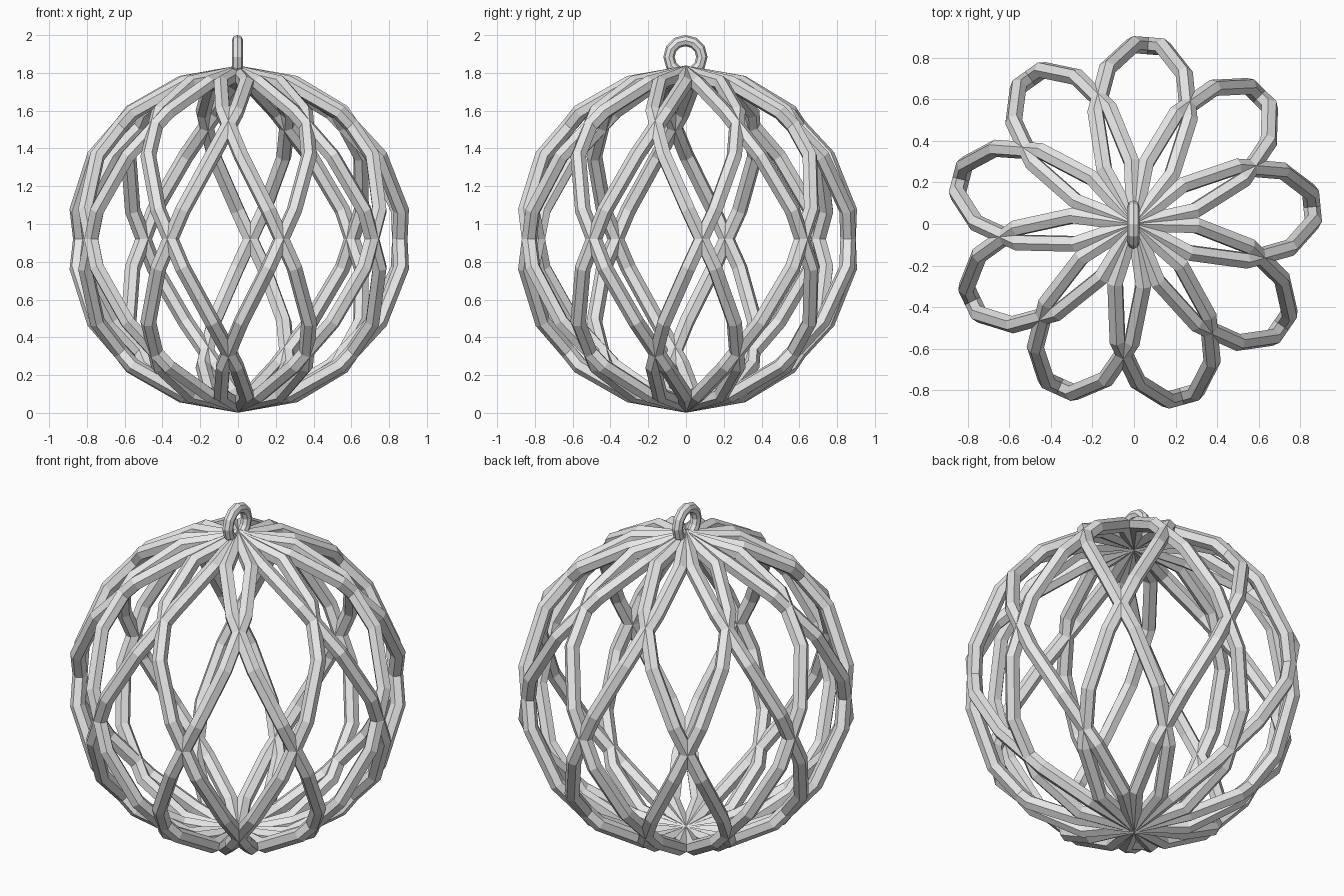
import bpy, bmesh, math
from mathutils import Vector, Matrix

if "Cube" in bpy.data.objects:
    bpy.data.objects.remove(bpy.data.objects["Cube"], do_unlink=True)

CENTRE = Vector((0, 0, 0.92))
RADIUS = 0.877          # centre line of the strands
HALF = 0.042            # half thickness of a strand
SEGMENTS = 9            # straight pieces from pole to pole
SIDES = 6
COUNT = 9               # strands in each spiral direction
TWIST = math.radians(85)
START = math.radians(5.5)

grey = bpy.data.materials.new("plain_grey")
grey.use_nodes = True
colour = (0.8, 0.8, 0.8, 1)
grey.diffuse_color = colour
grey.node_tree.nodes["Principled BSDF"].inputs["Base Color"].default_value = colour


def add_object(name, bm):
    bmesh.ops.recalc_face_normals(bm, faces=bm.faces)
    mesh = bpy.data.meshes.new(name)
    bm.to_mesh(mesh)
    bm.free()
    mesh.materials.append(grey)
    obj = bpy.data.objects.new(name, mesh)
    bpy.context.collection.objects.link(obj)
    return obj


def outward(t, turn):
    """Unit direction on a spiral, t from 0 (bottom pole) to 1 (top pole)."""
    lat = (t - 0.5) * math.pi
    lon = turn + (t - 0.5) * TWIST
    return Vector((math.cos(lat) * math.cos(lon),
                   math.cos(lat) * math.sin(lon), math.sin(lat)))


def spiral_strand(bm, turn, mirror):
    """Sweep a six-sided section along one pole to pole spiral."""
    flip = Matrix.Diagonal((1, 1, -1 if mirror else 1))
    rings = []
    for i in range(SEGMENTS + 1):
        t = i / SEGMENTS
        out = outward(t, turn)
        before = outward(max(t - 1 / SEGMENTS, 0), turn)
        after = outward(min(t + 1 / SEGMENTS, 1), turn)
        side = (after - before).cross(out).normalized()
        ring = []
        for k in range(SIDES):
            a = math.tau * k / SIDES
            p = out * (RADIUS + HALF * math.cos(a)) + side * HALF * math.sin(a)
            ring.append(bm.verts.new(flip @ p + CENTRE))
        rings.append(ring)
    for a, b in zip(rings, rings[1:]):
        for k in range(SIDES):
            n = (k + 1) % SIDES
            bm.faces.new((a[k], a[n], b[n], b[k]))
    bm.faces.new(rings[0])
    bm.faces.new(rings[-1])


# Cage: two sets of strands winding in opposite directions
for name, mirror in (("left_spiral_strands", False), ("right_spiral_strands", True)):
    bm = bmesh.new()
    for j in range(COUNT):
        spiral_strand(bm, START + math.tau * j / COUNT, mirror)
    add_object(name, bm)

# Hanging ring on the top pole
bpy.ops.mesh.primitive_torus_add(
    major_segments=12, minor_segments=8, major_radius=0.087, minor_radius=0.03,
    location=(-0.003, -0.003, 1.884), rotation=(0, math.pi / 2, 0))
ring = bpy.context.object
ring.name = "hanging_ring"
ring.data.materials.append(grey)
